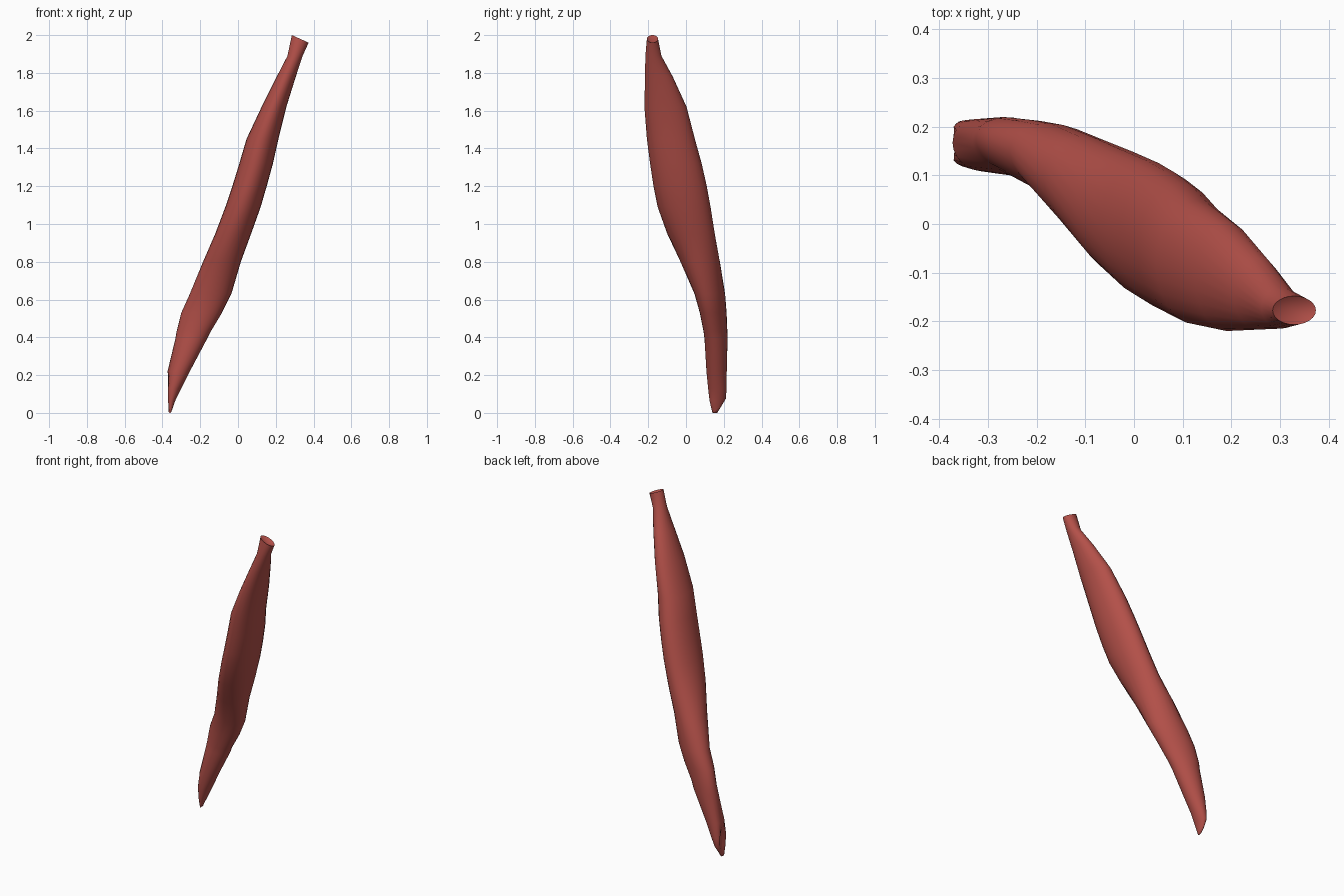
import bpy
import bmesh
import math

# Remove the default cube
cube = bpy.data.objects.get("Cube")
if cube:
    bpy.data.objects.remove(cube, do_unlink=True)

SEGMENTS = 24

# Cross-sections from bottom to top: height, x min, x max, y min, y max, skew
SECTIONS = [
    (0.02, -.37, -.35, .14, .19, 0),
    (0.07, -.378, -.33, .125, .212, 0),
    (0.13, -.385, -.30, .117, .214, 0),
    (0.22, -.373, -.255, .108, .216, -.1),
    (0.39, -.332, -.165, .098, .22, -.2),
    (0.43, -.325, -.145, .093, .219, -.3),
    (0.53, -.30, -.085, .073, .215, -.3),
    (0.63, -.255, -.035, .045, .207, -.3),
    (0.80, -.185, .015, -.03, .18, -.15),
    (0.95, -.12, .07, -.10, .152, 0),
    (1.09, -.067, .12, -.15, .13, 0),
    (1.20, -.03, .152, -.172, .11, 0),
    (1.32, .007, .185, -.19, .083, 0),
    (1.45, .045, .214, -.207, .047, 0),
    (1.62, .125, .256, -.22, .003, 0),
    (1.78, .205, .306, -.217, -.07, 0),
    (1.89, .262, .342, -.215, -.13, 0),
    (1.98, .285, .374, -.207, -.148, 0),
]


def add_ring(bm, section):
    """One skewed oval, with a groove on the lower tip and slanted ends."""
    z, x0, x1, y0, y1, skew = section
    cx, cy = (x0 + x1) / 2, (y0 + y1) / 2
    rx, ry = (x1 - x0) / 2, (y1 - y0) / 2
    ring = []
    for i in range(SEGMENTS):
        t = math.tau * i / SEGMENTS
        x = cx + rx * math.cos(t)
        y = cy + ry * math.sin(t + skew)
        tilt = 0
        if z < .2:
            groove = max(0, -math.cos(t)) ** 8
            x += rx * groove * .7
            tilt = max(0, .1 - z) * math.sin(t) * .25
        elif z > 1.95:
            tilt = -.02 * math.cos(t)
        ring.append(bm.verts.new((x, y, z + tilt)))
    return ring


def cap(bm, ring, depth):
    """Close an end with a dished fan."""
    centre = sum((v.co for v in ring), ring[0].co * 0) / len(ring)
    centre.z += depth
    hub = bm.verts.new(centre)
    for a, b in zip(ring, ring[1:] + ring[:1]):
        bm.faces.new((a, b, hub))


# Loft the tapering muscle belly through its sections
bm = bmesh.new()
rings = [add_ring(bm, s) for s in SECTIONS]
for low, high in zip(rings, rings[1:]):
    for i in range(SEGMENTS):
        j = (i + 1) % SEGMENTS
        bm.faces.new((low[i], low[j], high[j], high[i]))
cap(bm, rings[0], -.02)
cap(bm, rings[-1], -.02)
bmesh.ops.recalc_face_normals(bm, faces=bm.faces)

mesh = bpy.data.meshes.new("muscle_belly")
bm.to_mesh(mesh)
bm.free()
muscle = bpy.data.objects.new("muscle_belly", mesh)
bpy.context.collection.objects.link(muscle)

# Single flesh colour
colour = (.45, .08, .066, 1)
flesh = bpy.data.materials.new("muscle_red")
flesh.use_nodes = True
flesh.diffuse_color = colour
shader = next(n for n in flesh.node_tree.nodes if n.type == 'BSDF_PRINCIPLED')
shader.inputs["Base Color"].default_value = colour
mesh.materials.append(flesh)

# Smooth shading with sharp end rims
bpy.ops.object.select_all(action='DESELECT')
muscle.select_set(True)
bpy.context.view_layer.objects.active = muscle
bpy.ops.object.shade_smooth_by_angle(angle=math.radians(50))
